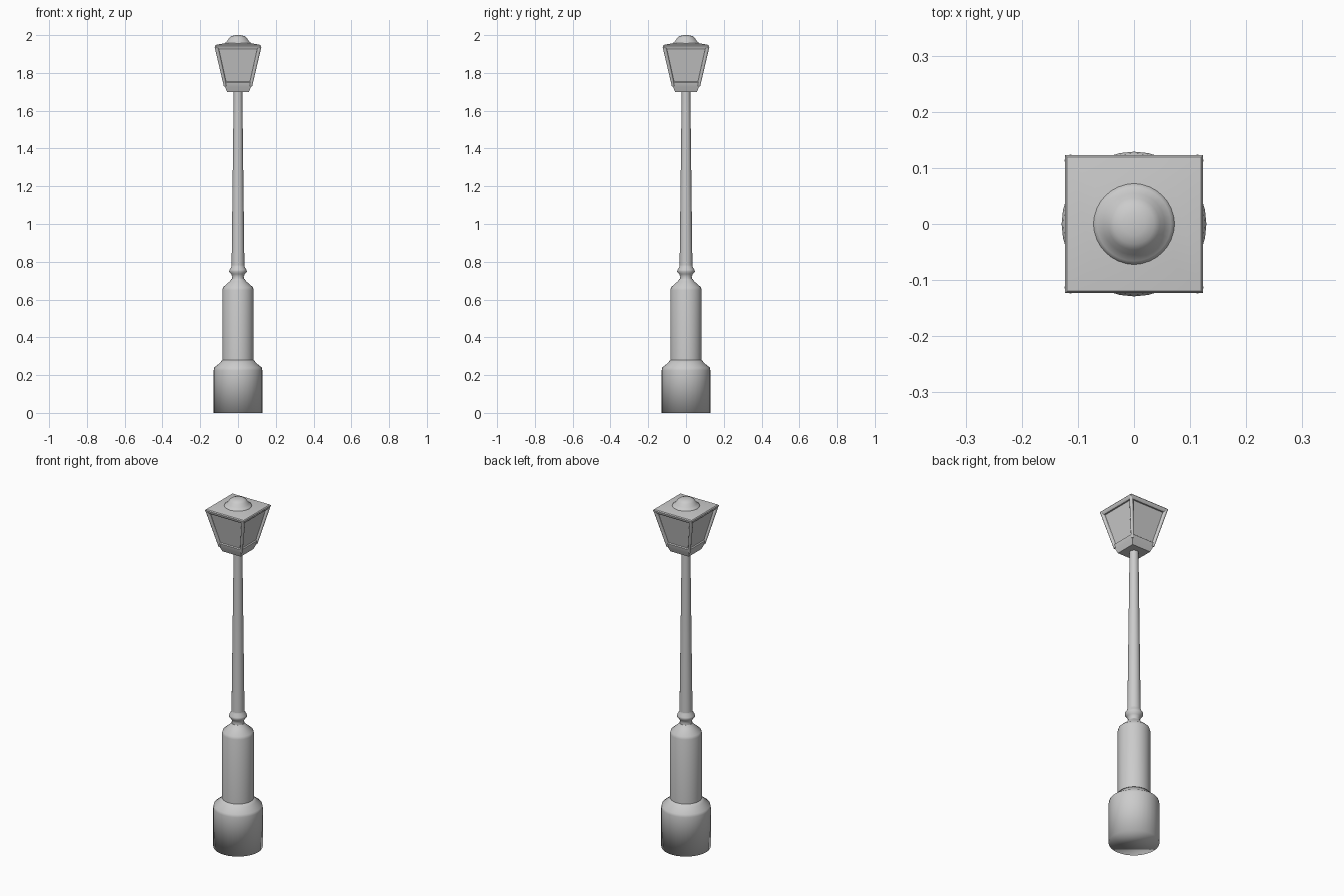
import bpy, bmesh, math
from mathutils import Vector

if "Cube" in bpy.data.objects:
    bpy.data.objects.remove(bpy.data.objects["Cube"], do_unlink=True)

grey = bpy.data.materials.new("light grey metal")
grey.use_nodes = True
grey.diffuse_color = (0.6, 0.6, 0.6, 1)
grey.node_tree.nodes["Principled BSDF"].inputs["Base Color"].default_value = (0.6, 0.6, 0.6, 1)


def finish(bm, name, angle=None):
    bmesh.ops.recalc_face_normals(bm, faces=bm.faces)
    mesh = bpy.data.meshes.new(name)
    bm.to_mesh(mesh)
    bm.free()
    mesh.materials.append(grey)
    ob = bpy.data.objects.new(name, mesh)
    bpy.context.collection.objects.link(ob)
    bpy.ops.object.select_all(action='DESELECT')
    ob.select_set(True)
    bpy.context.view_layer.objects.active = ob
    if angle is None:
        bpy.ops.object.shade_smooth()
    else:
        bpy.ops.object.shade_smooth_by_angle(angle=math.radians(angle))
    return ob


def loft(name, profile, sides, angle=None, inset=None):
    """Stack of rings from (radius, height); four sides gives squares by half width."""
    bm = bmesh.new()
    square = sides == 4
    grow = math.sqrt(2) if square else 1
    turn = math.pi / 4 if square else 0
    rings = []
    for r, z in profile:
        rings.append([bm.verts.new((r * grow * math.cos(turn + math.tau * i / sides),
                                    r * grow * math.sin(turn + math.tau * i / sides), z))
                      for i in range(sides)])
    bands = []
    for a, b in zip(rings, rings[1:]):
        bands.append([bm.faces.new((a[i], a[(i + 1) % sides], b[(i + 1) % sides], b[i]))
                      for i in range(sides)])
    bm.faces.new(rings[0][::-1])
    bm.faces.new(rings[-1])
    if inset is not None:
        # recessed window panes
        bm.normal_update()
        bmesh.ops.inset_individual(bm, faces=bands[inset], thickness=0.012, depth=0)
        bmesh.ops.inset_individual(bm, faces=bands[inset], thickness=0.004, depth=-0.006)
    return finish(bm, name, angle)


# Post
loft("pedestal", [(0.129, 0), (0.129, 0.225), (0.126, 0.24), (0.095, 0.265),
                  (0.084, 0.28)], 32)
loft("lower_column", [(0.083, 0.27), (0.083, 0.65), (0.079, 0.665), (0.045, 0.695),
                      (0.034, 0.71)], 32, 50)
loft("collar", [(0.034, 0.705), (0.03, 0.72), (0.036, 0.735), (0.047, 0.748),
                (0.045, 0.758), (0.036, 0.772), (0.034, 0.78)], 32, 60)
loft("upper_pole", [(0.034, 0.77), (0.024, 1.6), (0.023, 1.71)], 32, 50)

# Lantern housing
loft("lantern_body", [(0.058, 1.70), (0.068, 1.725), (0.073, 1.74), (0.114, 1.935)],
     4, 40, inset=2)

# Corner bars
bm = bmesh.new()
for sx in (-1, 1):
    for sy in (-1, 1):
        low = Vector((sx * 0.068, sy * 0.068, 1.73))
        high = Vector((sx * 0.114, sy * 0.114, 1.938))
        axis = high - low
        spin = axis.to_track_quat('Z', 'Y').to_matrix().to_4x4()
        spin.translation = (low + high) / 2
        bmesh.ops.create_cone(bm, cap_ends=True, segments=12, radius1=0.007,
                              radius2=0.010, depth=axis.length, matrix=spin)
finish(bm, "corner_bars", 40)

# Roof
loft("roof_plate", [(0.114, 1.925), (0.122, 1.935), (0.123, 1.943), (0.119, 1.948),
                    (0.07, 1.957)], 4, 40)
loft("roof_dome", [(0.082, 1.95), (0.066, 1.961), (0.055, 1.972), (0.046, 1.986),
                   (0.036, 1.994), (0.02, 1.999), (0.005, 2.0)], 32)
